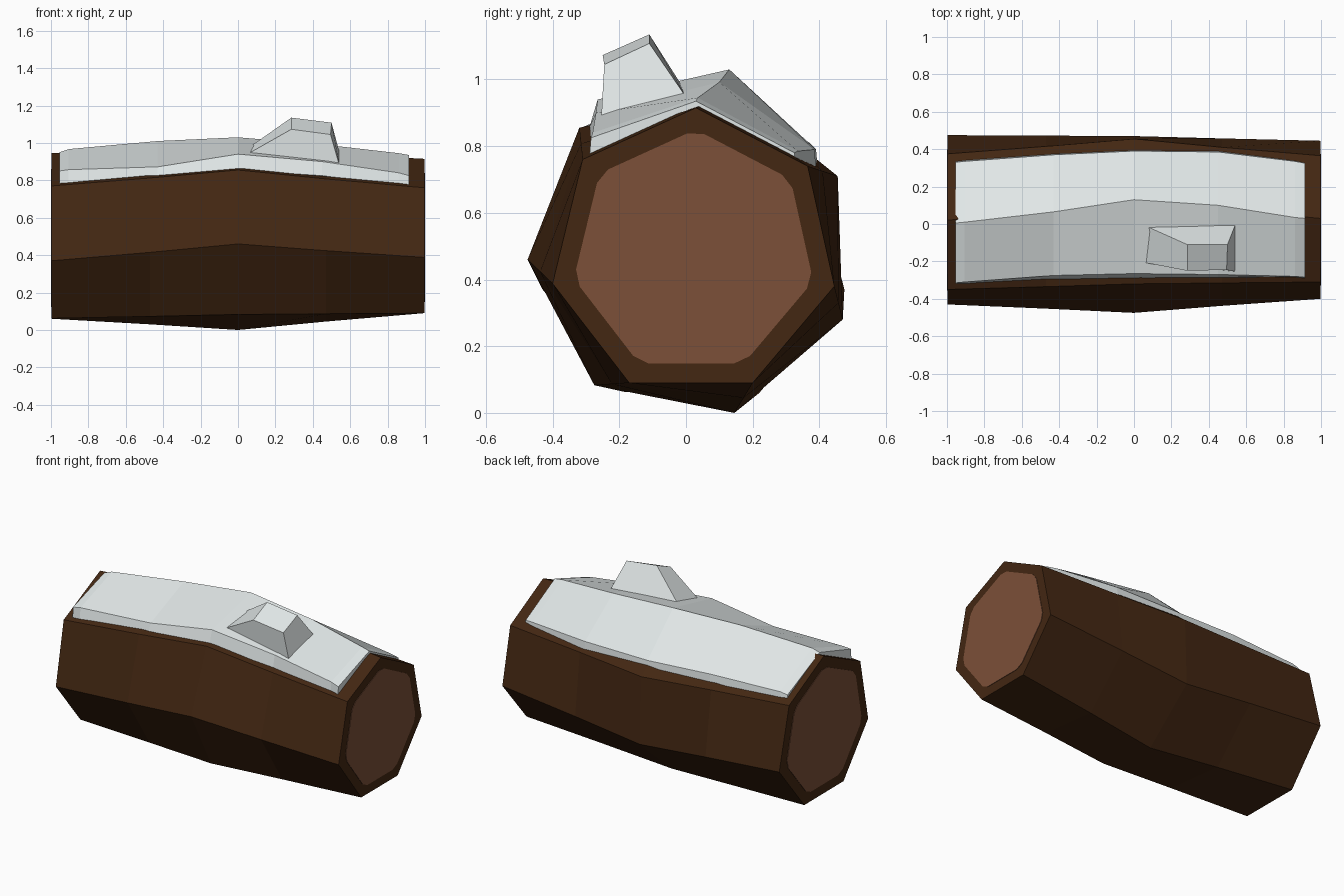
import bpy, bmesh
from mathutils import Vector

if "Cube" in bpy.data.objects:
    bpy.data.objects.remove(bpy.data.objects["Cube"])


def material(name, rgb):
    m = bpy.data.materials.new(name)
    m.diffuse_color = (*rgb, 1)
    m.use_nodes = True
    m.node_tree.nodes["Principled BSDF"].inputs["Base Color"].default_value = m.diffuse_color
    return m


bark = material("dark bark", (0.056, 0.020, 0.006))
wood = material("cut wood", (0.200, 0.080, 0.040))
snow = material("snow white", (0.78, 0.83, 0.83))


def finish(name, bm, mat):
    bmesh.ops.recalc_face_normals(bm, faces=bm.faces)
    me = bpy.data.meshes.new(name)
    bm.to_mesh(me)
    bm.free()
    me.materials.append(mat)
    ob = bpy.data.objects.new(name, me)
    bpy.context.collection.objects.link(ob)
    return ob


def loft(name, sections, mat):
    """Skin closed (y, z) sections placed along x, capping both ends."""
    bm = bmesh.new()
    rings = [[bm.verts.new((x, y, z)) for y, z in pts] for x, pts in sections]
    for a, b in zip(rings, rings[1:]):
        n = len(a)
        for i in range(n):
            bm.faces.new((a[i], a[(i + 1) % n], b[(i + 1) % n], b[i]))
    bm.faces.new(rings[0])
    bm.faces.new(rings[-1])
    return finish(name, bm, mat)


# Log: seven-sided sections, starting at the ridge and going round by the back
left_end = [(0.02, 0.945), (0.375, 0.76), (0.475, 0.37), (0.22, 0.06),
            (-0.18, 0.062), (-0.43, 0.37), (-0.35, 0.77)]
middle = [(0.13, 0.97), (0.455, 0.71), (0.47, 0.28), (0.145, 0.0),
          (-0.275, 0.083), (-0.475, 0.46), (-0.32, 0.855)]
right_end = [(0.03, 0.915), (0.365, 0.74), (0.445, 0.38), (0.20, 0.09),
             (-0.17, 0.09), (-0.40, 0.388), (-0.31, 0.76)]


def between(a, b):
    return [((p[0] + q[0]) / 2, (p[1] + q[1]) / 2) for p, q in zip(a, b)]


loft("log", [(-0.997, left_end), (-0.47, between(left_end, middle)), (0, middle),
             (0.47, between(middle, right_end)), (0.997, right_end)], bark)


# Cut wood plates on both ends, with clipped corners
def end_plate(name, pts, x0, x1):
    c = sum((Vector(p) for p in pts), Vector((0, 0))) / len(pts)
    inner = [c + (Vector(p) - c) * 0.85 for p in pts]
    ring = []
    for i, p in enumerate(inner):
        ring.append(p.lerp(inner[i - 1], 0.09))
        ring.append(p.lerp(inner[(i + 1) % len(inner)], 0.09))
    loft(name, [(x0, ring), (x1, ring)], wood)


end_plate("left_cut_face", left_end, -1.0, -0.995)
end_plate("right_cut_face", right_end, 0.995, 1.0)

# Snow blanket: front bottom, front top, ridge, back top, back bottom
loft("snow_blanket", [
    (-0.955, [(-0.32, 0.775), (-0.315, 0.85), (0.005, 0.95), (0.33, 0.80), (0.34, 0.75)]),
    (-0.905, [(-0.32, 0.78), (-0.31, 0.857), (0.01, 0.967), (0.335, 0.81), (0.345, 0.75)]),
    (-0.43, [(-0.30, 0.81), (-0.275, 0.872), (0.065, 1.01), (0.37, 0.81), (0.375, 0.75)]),
    (0.0, [(-0.29, 0.855), (-0.265, 0.94), (0.13, 1.03), (0.39, 0.79), (0.395, 0.735)]),
    (0.45, [(-0.285, 0.825), (-0.27, 0.90), (0.10, 0.992), (0.385, 0.79), (0.39, 0.735)]),
    (0.86, [(-0.285, 0.775), (-0.28, 0.84), (0.035, 0.945), (0.335, 0.785), (0.34, 0.735)]),
    (0.915, [(-0.29, 0.765), (-0.285, 0.825), (0.03, 0.935), (0.325, 0.78), (0.33, 0.735)]),
], snow)

# Snow lump: a lopsided tapered block sunk into the blanket
bm = bmesh.new()
base = [(0.05, -0.205, 0.94), (0.545, -0.255, 0.87), (0.545, 0.005, 0.94), (0.05, -0.005, 0.97)]
top = [(0.285, -0.25, 1.073), (0.495, -0.245, 1.045), (0.50, -0.11, 1.108), (0.285, -0.11, 1.135)]
lo, hi = [[bm.verts.new(p) for p in ring] for ring in (base, top)]
for i in range(4):
    j = (i + 1) % 4
    bm.faces.new((lo[i], lo[j], hi[j], hi[i]))
bm.faces.new(lo)
bm.faces.new(hi)
finish("snow_lump", bm, snow)
